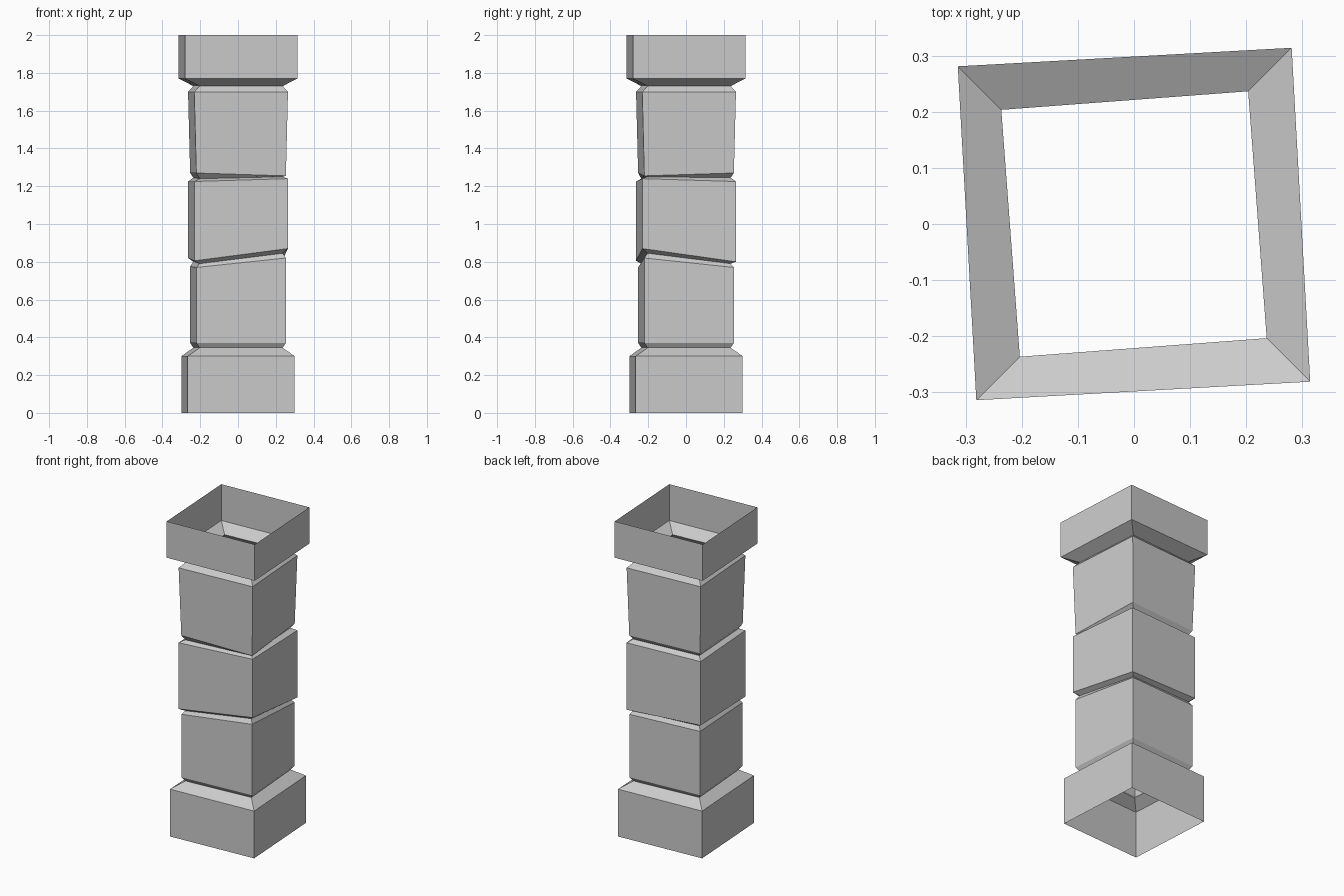
import bpy, bmesh

if "Cube" in bpy.data.objects:
    bpy.data.objects.remove(bpy.data.objects["Cube"])

TWIST = 0.0165  # slight corner shift that turns the square column

# Rings from bottom to top: half width, heights at (front left, front right, back right, back left)
def flat(z):
    return (z, z, z, z)

rings = [
    (0.2835, flat(0.0)), (0.2835, flat(0.30)),        # plinth
    (0.22, flat(0.345)),                              # lower neck
    (0.237, flat(0.37)),                              # lower block
    (0.237, (0.77, 0.82, 0.77, 0.775)),
    (0.22, (0.79, 0.845, 0.79, 0.80)),                # tilted joint
    (0.248, (0.805, 0.87, 0.80, 0.82)),               # middle block
    (0.248, (1.225, 1.24, 1.225, 1.225)),
    (0.22, (1.24, 1.25, 1.245, 1.245)),               # upper joint
    (0.237, (1.27, 1.255, 1.27, 1.27)),               # upper block
    (0.248, flat(1.70)),
    (0.22, flat(1.73)),                               # top neck
    (0.2975, flat(1.77)), (0.2975, flat(2.0)),        # capital
]


def corners(h, heights):
    a, b = h - TWIST, h + TWIST
    xy = [(-a, -b), (b, -a), (a, b), (-b, a)]
    return [(x, y, z) for (x, y), z in zip(xy, heights)]


# Open shell: join each ring to the next with four quads
bm = bmesh.new()
loops = [[bm.verts.new(c) for c in corners(*r)] for r in rings]
for low, high in zip(loops, loops[1:]):
    for i in range(4):
        j = (i + 1) % 4
        bm.faces.new((low[i], low[j], high[j], high[i]))

mesh = bpy.data.meshes.new("stone_column")
bm.to_mesh(mesh)
bm.free()
column = bpy.data.objects.new("stone_column", mesh)
bpy.context.collection.objects.link(column)
